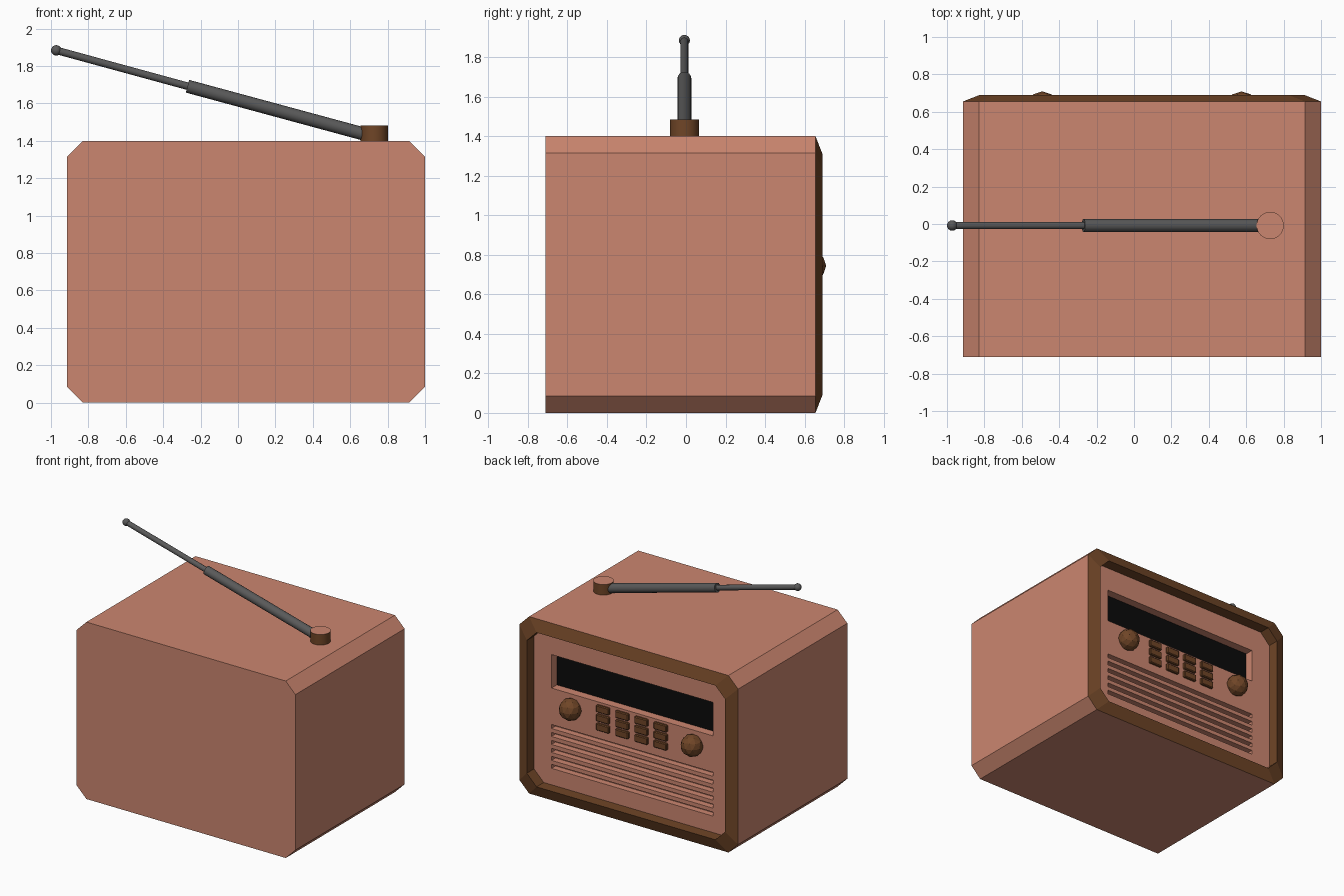
import bpy, bmesh
from mathutils import Vector, Matrix

if "Cube" in bpy.data.objects:
    bpy.data.objects.remove(bpy.data.objects["Cube"])


def material(name, rgb):
    m = bpy.data.materials.new(name)
    m.diffuse_color = (*rgb, 1)
    m.use_nodes = True
    m.node_tree.nodes["Principled BSDF"].inputs["Base Color"].default_value = m.diffuse_color
    return m


SALMON = material("salmon", (0.60, 0.24, 0.16))
BROWN = material("brown", (0.16, 0.06, 0.02))
BLACK = material("black", (0.003, 0.003, 0.003))
STEEL = material("dark_steel", (0.10, 0.10, 0.10))


def make(name, bm, *mats):
    bmesh.ops.recalc_face_normals(bm, faces=bm.faces[:])
    me = bpy.data.meshes.new(name)
    bm.to_mesh(me)
    bm.free()
    ob = bpy.data.objects.new(name, me)
    bpy.context.collection.objects.link(ob)
    for m in mats:
        me.materials.append(m)
    return ob


def octagon(bm, y, x0, x1, z0, z1, c):
    pts = [(x0 + c, z0), (x1 - c, z0), (x1, z0 + c), (x1, z1 - c),
           (x1 - c, z1), (x0 + c, z1), (x0, z1 - c), (x0, z0 + c)]
    return [bm.verts.new((x, y, z)) for x, z in pts]


def bridge(bm, a, b):
    for i in range(len(a)):
        j = (i + 1) % len(a)
        bm.faces.new((a[i], a[j], b[j], b[i]))


def prism(name, y0, y1, shape, *mats):
    bm = bmesh.new()
    a, b = octagon(bm, y0, *shape), octagon(bm, y1, *shape)
    bridge(bm, a, b)
    bm.faces.new(a)
    bm.faces.new(b)
    return make(name, bm, *mats)


def add_box(bm, x0, x1, y0, y1, z0, z1):
    m = Matrix.Translation(((x0 + x1) / 2, (y0 + y1) / 2, (z0 + z1) / 2))
    bmesh.ops.create_cube(bm, size=1, matrix=m @ Matrix.Diagonal((x1 - x0, y1 - y0, z1 - z0, 1)))


def cut(target, cutter):
    cutter.hide_render = True
    cutter.hide_set(True)
    mod = target.modifiers.new("cut", 'BOOLEAN')
    mod.object = cutter
    mod.solver = 'EXACT'


def rod(name, p, q, r, mat, segments=16):
    p, q = Vector(p), Vector(q)
    d = q - p
    bm = bmesh.new()
    bmesh.ops.create_cone(bm, cap_ends=True, segments=segments, radius1=r, radius2=r, depth=d.length,
                          matrix=Matrix.Translation((p + q) / 2) @ d.to_track_quat('Z', 'Y').to_matrix().to_4x4())
    return make(name, bm, mat)


def smooth(ob):
    bpy.ops.object.select_all(action='DESELECT')
    ob.select_set(True)
    bpy.context.view_layer.objects.active = ob
    bpy.ops.object.shade_smooth_by_angle()


OUTER = (-0.915, 1.0, 0, 1.4, 0.085)
RIDGE = (-0.825, 0.91, 0.09, 1.31, 0.085)
PANEL_Y = 0.60

# Cabinet with a recessed control panel
cabinet = prism("cabinet", -0.71, 0.655, OUTER, SALMON)
cut(cabinet, prism("panel_cutter", PANEL_Y, 0.8, (-0.835, 0.92, 0.08, 1.32, 0.085), SALMON))

# Display pocket and speaker slots
bm = bmesh.new()
add_box(bm, -0.655, 0.757, 0.53, 0.64, 0.855, 1.12)
for i in range(6):
    z = 0.22 + i * 0.063
    add_box(bm, -0.655, 0.757, 0.55, 0.64, z, z + 0.032)
cut(cabinet, make("pocket_cutter", bm, SALMON))

# Bevelled frame around the panel
bm = bmesh.new()
outer, ridge, inner = (octagon(bm, 0.655, *OUTER), octagon(bm, 0.69, *RIDGE),
                       octagon(bm, PANEL_Y, *RIDGE))
bridge(bm, outer, ridge)
bridge(bm, ridge, inner)
bridge(bm, inner, outer)
make("panel_frame", bm, BROWN)

# Display glass
bm = bmesh.new()
add_box(bm, -0.655, 0.757, 0.52, 0.533, 0.855, 1.12)
make("display", bm, BLACK)

# Buttons, four columns of three
bm = bmesh.new()
for col in range(4):
    for row in range(3):
        x, z = 0.30 - col * 0.168, 0.808 - row * 0.072
        add_box(bm, x - 0.057, x + 0.057, 0.59, 0.62, z - 0.028, z + 0.028)
buttons = make("buttons", bm, BROWN)
bev = buttons.modifiers.new("bevel", 'BEVEL')
bev.width = 0.006
bev.segments = 1

# Faceted knobs
for name, x in (("left_knob", -0.49), ("right_knob", 0.575)):
    bm = bmesh.new()
    bmesh.ops.create_icosphere(bm, subdivisions=2, radius=0.085, matrix=Matrix.Translation((x, 0.624, 0.744)))
    make(name, bm, BROWN)

# Antenna base with a cabinet-coloured top
AY = -0.008
base = rod("antenna_base", (0.728, AY, 1.39), (0.728, AY, 1.483), 0.073, BROWN, 32)
base.data.materials.append(SALMON)
for f in base.data.polygons:
    if f.normal.z > 0.9:
        f.material_index = 1
smooth(base)

# Telescopic antenna and tip
smooth(rod("antenna_lower", (0.69, AY, 1.432), (-0.27, AY, 1.692), 0.035, STEEL))
smooth(rod("antenna_upper", (-0.25, AY, 1.687), (-0.972, AY, 1.884), 0.02, STEEL))
bm = bmesh.new()
bmesh.ops.create_uvsphere(bm, u_segments=16, v_segments=8, radius=0.028,
                          matrix=Matrix.Translation((-0.972, AY, 1.884)))
smooth(make("antenna_tip", bm, STEEL))
